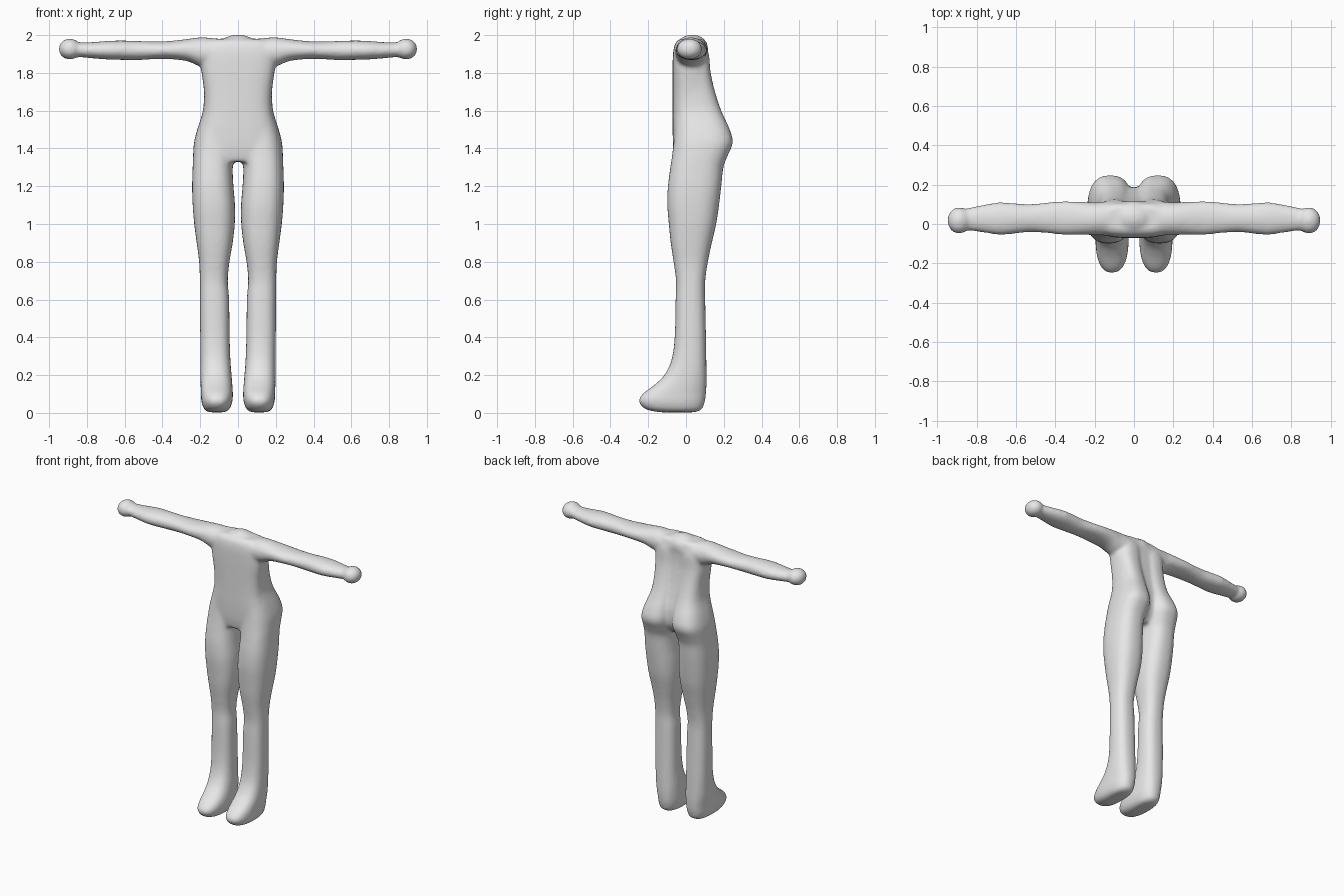
import bpy, bmesh, math
from mathutils import Vector

body_bm = bmesh.new()


def smooth_rows(rows, steps=6):
    """Catmull-Rom interpolation between the section rows."""
    out = []
    for i in range(len(rows) - 1):
        p0, p1 = rows[max(i - 1, 0)], rows[i]
        p2, p3 = rows[i + 1], rows[min(i + 2, len(rows) - 1)]
        for s in range(steps):
            t = s / steps
            out.append([0.5 * (2 * b + (c - a) * t + (2 * a - 5 * b + 4 * c - d) * t * t
                               + (3 * b - a - 3 * c + d) * t ** 3)
                        for a, b, c, d in zip(p0, p1, p2, p3)])
    out.append(list(rows[-1]))
    return out


def loft(rows, place, power, sides=40):
    """Closed tube; each row is (position, u0, u1, v0, v1)."""
    rings = []
    for h, u0, u1, v0, v1 in smooth_rows(rows):
        ring = []
        for k in range(sides):
            a = 2 * math.pi * k / sides
            c, s = math.cos(a), math.sin(a)
            u = (u0 + u1) / 2 + (u1 - u0) / 2 * math.copysign(abs(c) ** (2 / power), c)
            v = (v0 + v1) / 2 + (v1 - v0) / 2 * math.copysign(abs(s) ** (2 / power), s)
            ring.append(body_bm.verts.new(place(h, u, v)))
        rings.append(ring)
    for r0, r1 in zip(rings, rings[1:]):
        for k in range(sides):
            n = (k + 1) % sides
            body_bm.faces.new((r0[k], r0[n], r1[n], r1[k]))
    body_bm.faces.new(rings[0])
    body_bm.faces.new(rings[-1])


def ball(center, radii):
    made = bmesh.ops.create_uvsphere(body_bm, u_segments=32, v_segments=20, radius=1)
    for v in made["verts"]:
        v.co = Vector(center) + Vector(a * b for a, b in zip(v.co, radii))


# Torso: z, x range, y range
loft([(1.33, -0.19, 0.19, -0.055, 0.13),
      (1.40, -0.21, 0.21, -0.067, 0.18),
      (1.50, -0.205, 0.205, -0.071, 0.185),
      (1.60, -0.182, 0.182, -0.071, 0.16),
      (1.70, -0.18, 0.18, -0.071, 0.135),
      (1.82, -0.195, 0.195, -0.071, 0.115),
      (1.91, -0.20, 0.20, -0.068, 0.112),
      (1.96, -0.18, 0.18, -0.055, 0.105),
      (1.98, -0.14, 0.14, -0.03, 0.085)],
     lambda h, u, v: (u, v, h), 3.2)

# Neck stump
ball((0, 0.033, 1.93), (0.105, 0.085, 0.073))

# Leg with foot, hip and back lobe: z, x range, y range
leg = [(0.003, 0.07, 0.155, -0.14, 0.05),
       (0.02, 0.045, 0.18, -0.215, 0.085),
       (0.06, 0.03, 0.194, -0.25, 0.10),
       (0.10, 0.027, 0.196, -0.23, 0.106),
       (0.15, 0.030, 0.198, -0.165, 0.109),
       (0.20, 0.034, 0.199, -0.115, 0.109),
       (0.28, 0.040, 0.199, -0.077, 0.108),
       (0.40, 0.044, 0.200, -0.060, 0.106),
       (0.60, 0.047, 0.201, -0.055, 0.102),
       (0.70, 0.054, 0.202, -0.053, 0.102),
       (0.80, 0.045, 0.206, -0.066, 0.116),
       (0.90, 0.028, 0.219, -0.081, 0.137),
       (1.00, 0.017, 0.232, -0.091, 0.160),
       (1.10, 0.016, 0.240, -0.099, 0.175),
       (1.20, 0.024, 0.243, -0.096, 0.187),
       (1.30, 0.028, 0.240, -0.083, 0.198),
       (1.36, 0.018, 0.238, -0.074, 0.220),
       (1.43, 0.010, 0.233, -0.066, 0.248),
       (1.50, 0.010, 0.216, -0.060, 0.232),
       (1.60, 0.012, 0.186, -0.055, 0.187),
       (1.70, 0.015, 0.180, -0.050, 0.154),
       (1.80, 0.015, 0.185, -0.045, 0.131),
       (1.90, 0.020, 0.180, -0.035, 0.121),
       (1.95, 0.040, 0.160, -0.020, 0.100)]

# Arm: x, y range, z range
arm = [(0.02, -0.05, 0.115, 1.86, 1.965),
       (0.12, -0.058, 0.116, 1.83, 1.983),
       (0.20, -0.057, 0.110, 1.835, 1.988),
       (0.27, -0.055, 0.113, 1.862, 1.979),
       (0.36, -0.055, 0.116, 1.873, 1.969),
       (0.44, -0.047, 0.110, 1.873, 1.966),
       (0.53, -0.041, 0.101, 1.868, 1.969),
       (0.62, -0.051, 0.107, 1.869, 1.971),
       (0.69, -0.055, 0.110, 1.871, 1.969),
       (0.77, -0.043, 0.097, 1.877, 1.963),
       (0.84, -0.033, 0.082, 1.884, 1.960),
       (0.90, -0.025, 0.065, 1.890, 1.955)]

for side in (-1, 1):
    loft(leg, lambda h, u, v: (side * u, v, h), 2.5)
    loft(arm, lambda h, u, v: (side * h, u, v), 2.1)
    # Fist
    ball((side * 0.89, 0.018, 1.926), (0.060, 0.068, 0.056))

bmesh.ops.recalc_face_normals(body_bm, faces=body_bm.faces)
mesh = bpy.data.meshes.new("body")
body_bm.to_mesh(mesh)
body_bm.free()
body = bpy.data.objects.new("body", mesh)
bpy.context.collection.objects.link(body)

# Fuse all parts into one skin and soften the joins
fuse = body.modifiers.new("fuse", "REMESH")
fuse.mode = "VOXEL"
fuse.voxel_size = 0.01
fuse.use_smooth_shade = True
soften = body.modifiers.new("soften", "SMOOTH")
soften.factor = 0.5
soften.iterations = 12

grey = bpy.data.materials.new("plain grey")
grey.diffuse_color = (0.8, 0.8, 0.8, 1)
mesh.materials.append(grey)
for p in mesh.polygons:
    p.use_smooth = True
